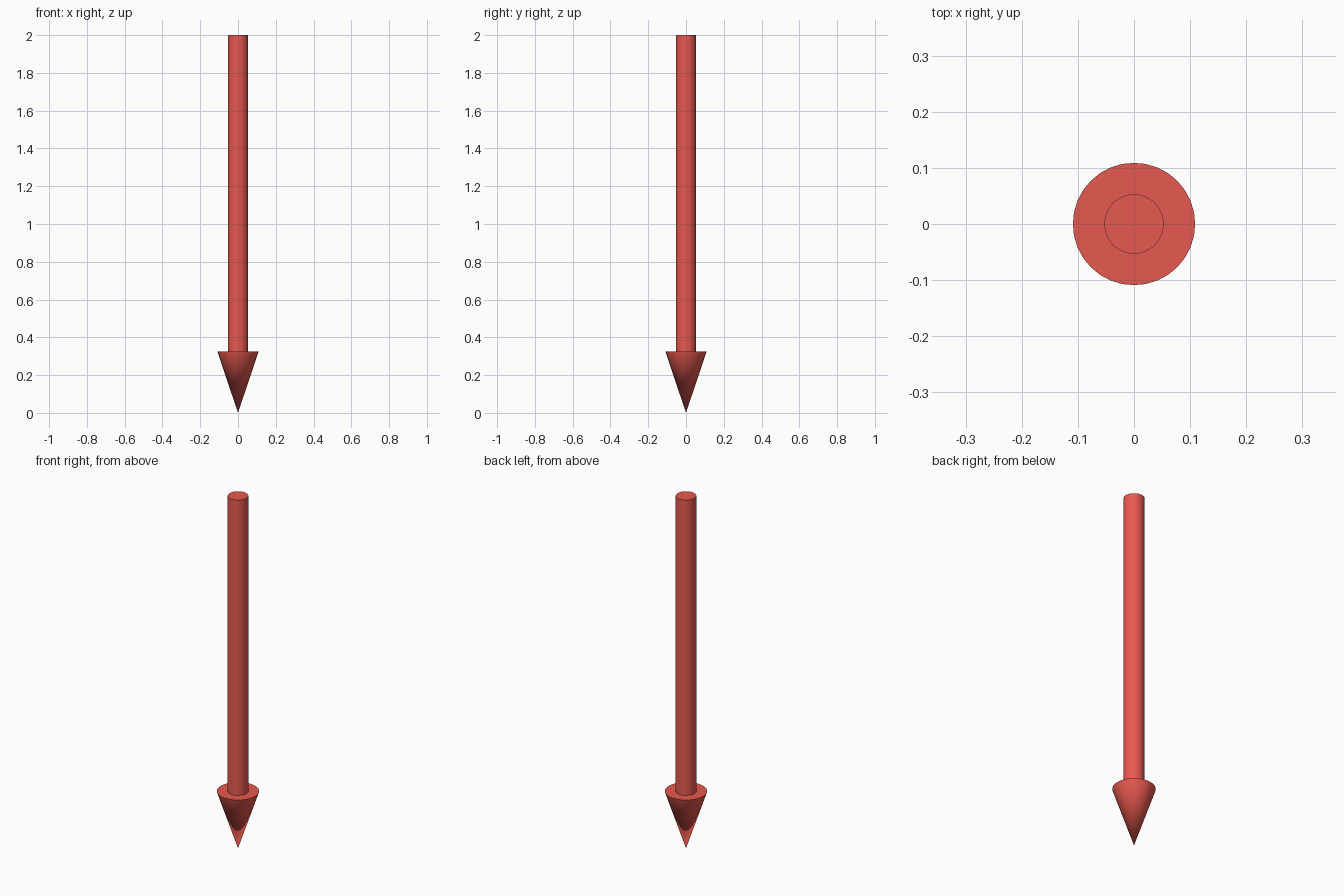
import bpy
import math

if "Cube" in bpy.data.objects:
    bpy.data.objects.remove(bpy.data.objects["Cube"])

SIDES = 32
HEAD_TOP = 0.325
HEIGHT = 2.0

red = bpy.data.materials.new("red")
red.diffuse_color = (0.8, 0.1, 0.08, 1.0)
red.use_nodes = True
red.node_tree.nodes["Principled BSDF"].inputs["Base Color"].default_value = red.diffuse_color


def round_part(name, r_bottom, r_top, z0, z1):
    """Smooth-sided cone or cylinder standing between two heights."""
    bpy.ops.mesh.primitive_cone_add(vertices=SIDES, radius1=r_bottom, radius2=r_top,
                                    depth=z1 - z0, location=(0, 0, (z0 + z1) / 2))
    obj = bpy.context.object
    obj.name = name
    obj.data.materials.append(red)
    bpy.ops.object.shade_smooth_by_angle(angle=math.radians(30))
    return obj


# Arrow head, pointing down
round_part("arrow_head", 0.0, 0.109, 0.0, HEAD_TOP)

# Straight shaft standing on the head
round_part("arrow_shaft", 0.053, 0.053, HEAD_TOP, HEIGHT)
